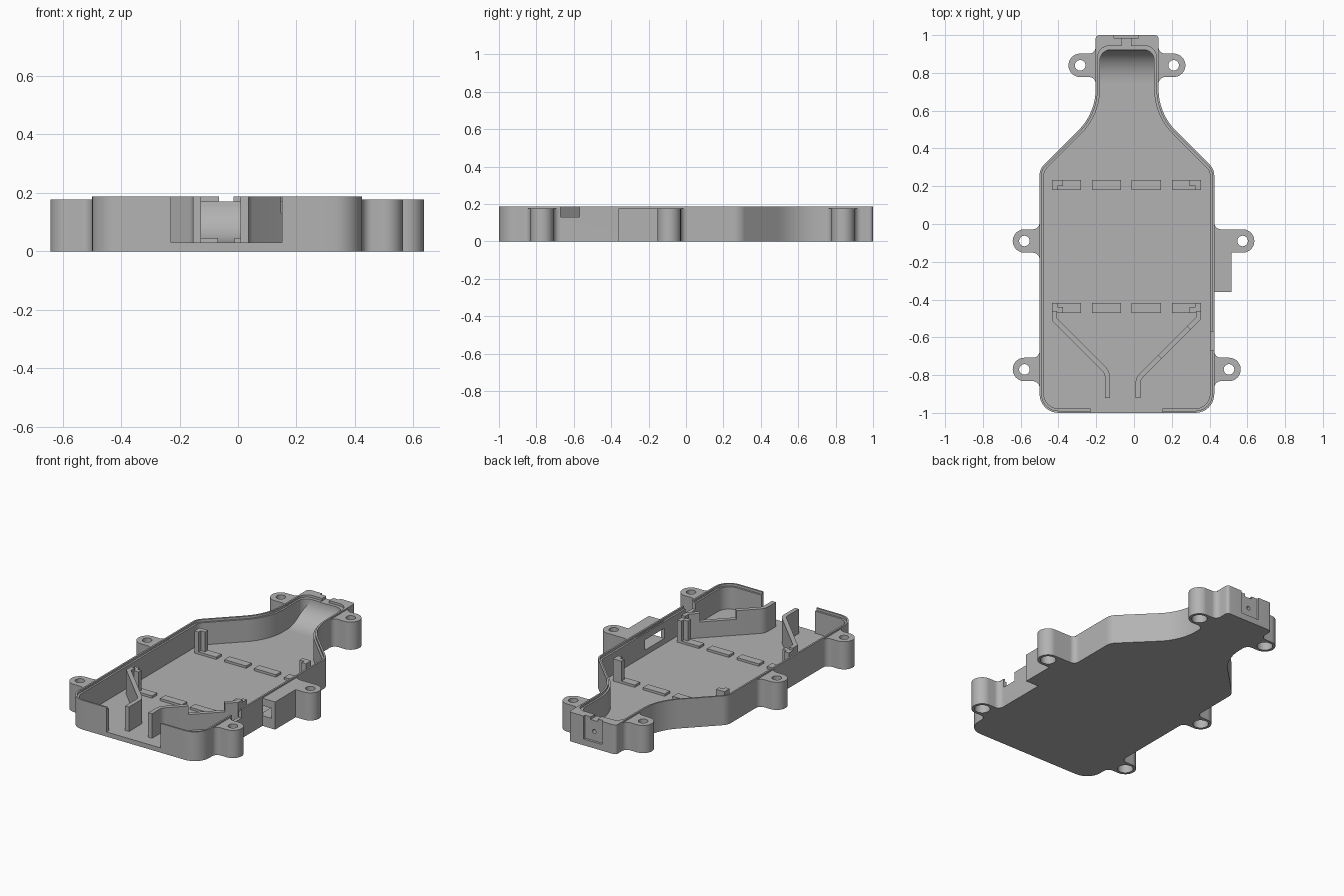
import bpy, bmesh, math
from mathutils import Vector, Matrix

if "Cube" in bpy.data.objects:
    bpy.data.objects.remove(bpy.data.objects["Cube"])

grey = bpy.data.materials.new("mid_grey")
grey.diffuse_color = (0.45, 0.45, 0.45, 1)
grey.use_nodes = True
grey.node_tree.nodes["Principled BSDF"].inputs["Base Color"].default_value = grey.diffuse_color
parts = []
FLOOR, TOP, LUG_TOP = 0.03, 0.187, 0.177


def prism(name, pts, z0, z1, matrix=None):
    """Extrude a closed 2D profile from z0 to z1."""
    bm = bmesh.new()
    face = bm.faces.new([bm.verts.new((x, y, z0)) for x, y in pts])
    ext = bmesh.ops.extrude_face_region(bm, geom=[face])
    verts = [v for v in ext["geom"] if isinstance(v, bmesh.types.BMVert)]
    bmesh.ops.translate(bm, verts=verts, vec=(0, 0, z1 - z0))
    if matrix:
        bm.transform(matrix)
    bmesh.ops.recalc_face_normals(bm, faces=bm.faces)
    mesh = bpy.data.meshes.new(name)
    bm.to_mesh(mesh)
    bm.free()
    mesh.materials.append(grey)
    ob = bpy.data.objects.new(name, mesh)
    bpy.context.collection.objects.link(ob)
    parts.append(ob)
    return ob


def box(name, x0, x1, y0, y1, z0, z1):
    return prism(name, [(x0, y0), (x1, y0), (x1, y1), (x0, y1)], z0, z1)


def circle(x, y, r, n=32):
    return [(x + r * math.cos(i * math.tau / n), y + r * math.sin(i * math.tau / n)) for i in range(n)]


def cut(ob, cutter):
    """Subtract the cutter and delete it."""
    mod = ob.modifiers.new("cut", "BOOLEAN")
    mod.operation, mod.solver, mod.object = "DIFFERENCE", "EXACT", cutter
    bpy.context.view_layer.objects.active = ob
    bpy.ops.object.modifier_apply(modifier=mod.name)
    parts.remove(cutter)
    bpy.data.objects.remove(cutter)


def fillet(prev, p, nxt, r, n=8):
    """Points of an arc of radius r replacing corner p."""
    a, b = (prev - p).normalized(), (nxt - p).normalized()
    half = a.angle(b) / 2
    if r < 0.002:
        return [p]
    t = r / math.tan(half)
    c = p + (a + b).normalized() * (r / math.sin(half))
    s, e = p + a * t - c, p + b * t - c
    sweep = s.angle(e)
    return [c + (s * math.sin((1 - k / n) * sweep) + e * math.sin(k / n * sweep)) / math.sin(sweep)
            for k in range(n + 1)]


def outline(inset, top, top_r):
    """Bottle-shaped tray outline, moved inwards by inset."""
    corners = [(-.5, -1, .1), (.425, -1, .1), (.425, .29, .08), (.13, .585, -.31),
               (.13, top + inset, top_r + inset), (-.203, top + inset, top_r + inset),
               (-.203, .587, -.31), (-.5, .29, .08)]
    n = len(corners)
    p = [Vector(c[:2]) for c in corners]
    q = []
    for i in range(n):
        d0, d1 = (p[i] - p[i - 1]).normalized(), (p[(i + 1) % n] - p[i]).normalized()
        n0, n1 = Vector((-d0.y, d0.x)), Vector((-d1.y, d1.x))
        q.append(p[i] + (n0 + n1) * inset / (1 + n0.dot(n1)))
    pts = []
    for i in range(n):
        pts += fillet(q[i - 1], q[i], q[(i + 1) % n], abs(corners[i][2] - inset))
    return [tuple(v) for v in pts]


def ribbon(name, path, width, z0, z1):
    """Upright wall of constant width along an open path."""
    p = [Vector(c) for c in path]
    left, right = [], []
    for i in range(len(p)):
        d0 = (p[i] - p[max(i - 1, 0)]).normalized() if i else (p[1] - p[0]).normalized()
        d1 = (p[i + 1] - p[i]).normalized() if i < len(p) - 1 else d0
        n0, n1 = Vector((-d0.y, d0.x)), Vector((-d1.y, d1.x))
        off = (n0 + n1) * (width / 2) / (1 + n0.dot(n1))
        left.append(tuple(p[i] + off))
        right.append(tuple(p[i] - off))
    return prism(name, left + right[::-1], z0, z1)


# Tray shell with a stepped rim
tray = prism("tray", outline(0, 1.0, .02), 0, TOP)
cut(tray, prism("rim_step", outline(.011, .943, .06), .172, .3))
cut(tray, prism("cavity", outline(.023, .922, .055), FLOOR, .25))
# Front opening, side notch and side port
cut(tray, box("front_gap", -.23, .15, -1.1, -.94, FLOOR, .3))
cut(tray, box("side_notch", .38, .45, -.67, -.57, .13, .3))
cut(tray, box("wall_port", .38, .45, -.355, -.16, .065, .13))
# Recess, cable channel and pin hole at the neck end
cut(tray, box("end_recess", -.105, .025, .985, 1.1, .04, .3))
cut(tray, box("end_channel", -.065, -.015, .9, 1.1, .17, .3))
turn = Matrix.Rotation(math.radians(90), 4, "X")
cut(tray, prism("pin_hole", circle(-.04, .1, .013, 16), -1.1, -.95, turn))

# Curved ramp rising inside the neck
arc = [math.radians(90 * i / 16) for i in range(17)]
profile = [(.75 + .172 * math.sin(t), .17 - .14 * math.cos(t)) for t in arc]
profile += [(.95, .17), (.95, .01), (.75, .01)]
yz_to_xyz = Matrix(((0, 0, 1, 0), (1, 0, 0, 0), (0, 1, 0, 0), (0, 0, 0, 1)))
prism("neck_ramp", profile, -.19, .118, yz_to_xyz)

# Side port housing, open to the front
housing = box("port_housing", .41, .515, -.36, -.09, 0, LUG_TOP)
cut(housing, box("housing_slot", .40, .49, -.4, -.16, .065, .13))

# Screw lugs with flared roots, through hole and counterbore
for cx, cy, wall in [(-.285, .84, -.203), (.21, .84, .13), (-.58, -.09, -.5),
                     (.575, -.09, .425), (-.58, -.77, -.5), (.503, -.77, .425)]:
    s = 1 if cx > wall else -1
    d, r, f = abs(cx - wall), .062, .035
    flare = [(f - f * math.cos(t), r + f - f * math.sin(t)) for t in arc[::2]]
    half = [(-.012, r + f)] + flare
    tip = [(d + r * math.sin(a), r * math.cos(a)) for a in [math.pi * i / 24 for i in range(25)]]
    shape = half + tip + [(u, -w) for u, w in half[::-1]]
    lug = prism("screw_lug", [(wall + s * u, cy + w) for u, w in shape], 0, LUG_TOP)
    if cx > .55:
        cut(lug, box("slot_clearance", .40, .49, -.4, -.16, .065, .13))
    cut(lug, prism("screw_hole", circle(cx, cy, .028), -.1, .3))
    cut(lug, prism("counterbore", circle(cx, cy, .045), -.1, .09))

# Low floor bars in two rows, with corner posts at the row ends
for y0, outer in [(.18, 1), (-.47, -1)]:
    y1 = y0 + .052
    for x0 in (-.435, -.223, -.012, .2):
        box("floor_bar", x0, x0 + .155, y0, y1, .02, .045)
    for x, s in [(-.435, 1), (.355, -1)]:
        ya, yb = (y1, y1 - .03) if outer > 0 else (y0, y0 + .03)
        yc = y0 if outer > 0 else y1
        pts = [(0, ya), (.06, ya), (.06, yb), (.03, yb), (.03, yc), (0, yc)]
        prism("corner_post", [(x + s * u, v) for u, v in pts], .02, .172)

# Guide ribs funnelling to the front opening
V = Vector


def bend(a, b, c):
    return [tuple(v) for v in fillet(V(a), V(b), V(c), .06, 6)]


ribs = [("left_guide", [(-.421, -.46), (-.421, -.505)]
         + bend((-.421, -.505), (-.141, -.785), (-.141, -.92)) + [(-.141, -.92)], TOP),
        ("right_guide_back", [(.341, -.46), (.341, -.50), (.29, -.55)], TOP),
        ("right_guide_low", [(.29, -.55), (.138, -.702)], .132),
        ("right_guide_front", [(.138, -.702)]
         + bend((.138, -.702), (.022, -.818), (.022, -.92)) + [(.022, -.92)], TOP)]
for name, path, top in ribs:
    ribbon(name, path, .027, .02, top)

# Smooth the curved walls, keep edges crisp
bpy.ops.object.select_all(action="DESELECT")
for ob in parts:
    ob.select_set(True)
bpy.context.view_layer.objects.active = tray
bpy.ops.object.shade_smooth_by_angle(angle=math.radians(30))
